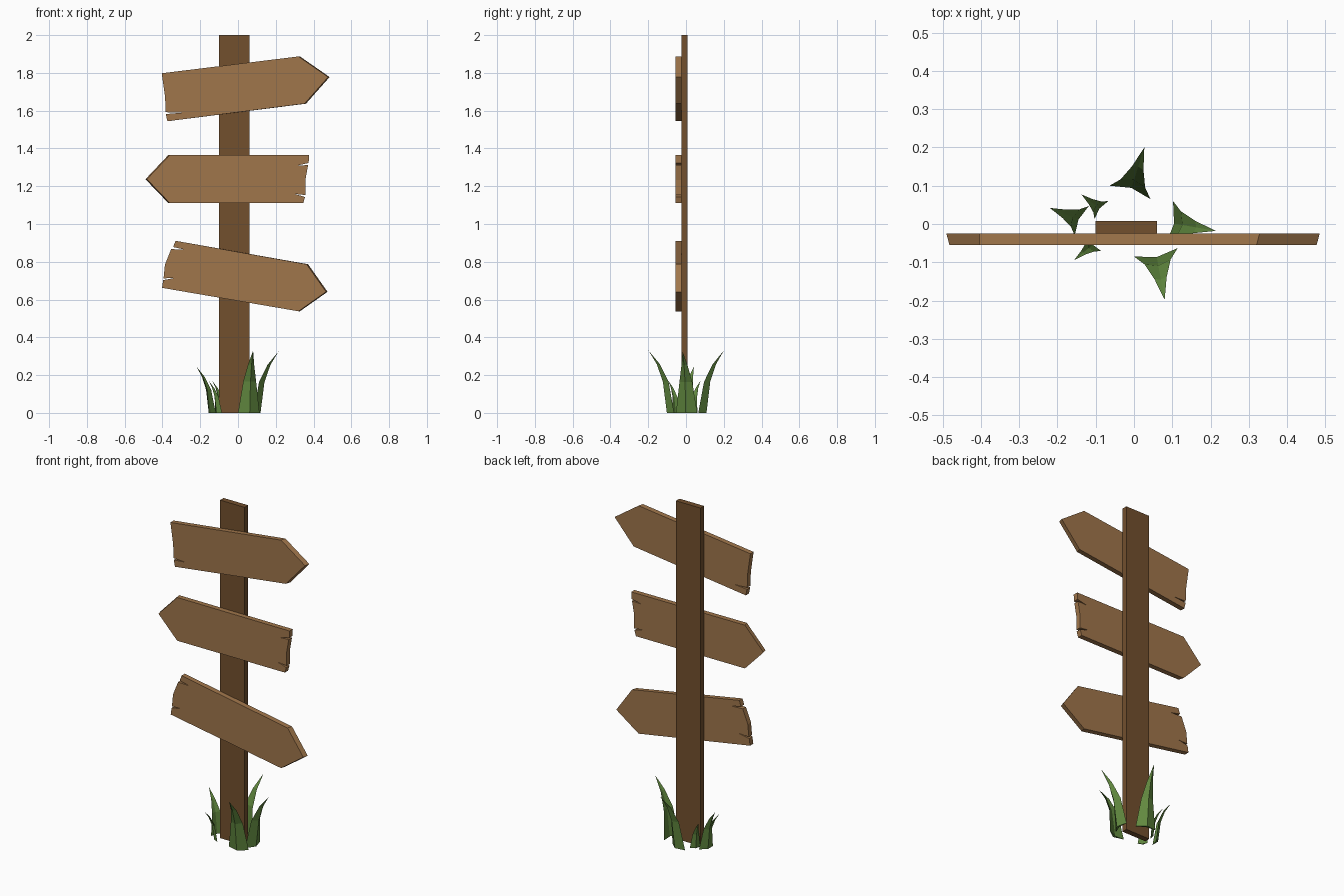
import bpy, bmesh
from mathutils import Vector

if "Cube" in bpy.data.objects:
    bpy.data.objects.remove(bpy.data.objects["Cube"])


def material(name, rgb):
    m = bpy.data.materials.new(name)
    m.diffuse_color = (*rgb, 1)
    m.use_nodes = True
    m.node_tree.nodes["Principled BSDF"].inputs["Base Color"].default_value = m.diffuse_color
    return m


POST = material("dark_wood", (0.17, 0.08, 0.027))
BOARD = material("light_wood", (0.35, 0.18, 0.07))
GRASS = material("grass_green", (0.12, 0.25, 0.05))


def finish(name, bm, mat):
    bmesh.ops.recalc_face_normals(bm, faces=bm.faces)
    me = bpy.data.meshes.new(name)
    bm.to_mesh(me)
    bm.free()
    me.materials.append(mat)
    ob = bpy.data.objects.new(name, me)
    bpy.context.collection.objects.link(ob)


def loft(name, rings, mat, tip=None):
    """Skin between equal rings; close with caps, or a point at the end."""
    bm = bmesh.new()
    vs = [[bm.verts.new(p) for p in r] for r in rings]
    n = len(vs[0])
    for a, b in zip(vs, vs[1:]):
        for i in range(n):
            j = (i + 1) % n
            bm.faces.new((a[i], a[j], b[j], b[i]))
    bm.faces.new(vs[0][::-1])
    if tip is None:
        bm.faces.new(vs[-1])
    else:
        t = bm.verts.new(tip)
        for i in range(n):
            bm.faces.new((vs[-1][i], vs[-1][(i + 1) % n], t))
    finish(name, bm, mat)


# Post: flat upright plank
rect = [(-0.10, -0.025), (0.06, -0.025), (0.06, 0.008), (-0.10, 0.008)]
loft("post", [[(x, y, z) for x, y in rect] for z in (0, 2)], POST)

# Arrow boards: first three points are the arrow head, rest the cracked end
boards = {
    "top_board": (1, [
        (0.32, 1.887), (0.477, 1.778), (0.352, 1.637),
        (-0.374, 1.544), (-0.382, 1.582), (-0.30, 1.589), (-0.383, 1.592),
        (-0.386, 1.674), (-0.404, 1.798)]),
    "middle_board": (-1, [
        (-0.36, 1.11), (-0.482, 1.237), (-0.36, 1.366),
        (0.376, 1.364), (0.374, 1.323), (0.31, 1.309), (0.371, 1.312),
        (0.357, 1.234), (0.357, 1.153), (0.296, 1.16), (0.355, 1.143),
        (0.345, 1.11)]),
    "bottom_board": (1, [
        (0.363, 0.787), (0.466, 0.641), (0.32, 0.538),
        (-0.402, 0.662), (-0.396, 0.703), (-0.331, 0.715), (-0.394, 0.712),
        (-0.387, 0.784), (-0.354, 0.867), (-0.28, 0.864), (-0.343, 0.878),
        (-0.331, 0.911)]),
}
for name, (side, pts) in boards.items():
    front = [(x, -0.055, z) for x, z in pts]
    # the head is cut at a slight slant, so the back is a little longer
    back = [(x + (0.008 * side if i < 3 else 0), -0.025, z)
            for i, (x, z) in enumerate(pts)]
    loft(name, [front, back], BOARD)


# Grass blades: two base corners, tip, height
def blade(name, a, b, tip, h):
    a, b, tip = Vector((*a, 0)), Vector((*b, 0)), Vector((*tip, 0))
    mid, half = (a + b) / 2, (b - a) / 2
    out = tip - mid
    rings = []
    # height, width, lean, ridge and inner fold as fractions
    for z, w, lean, ridge, fold in ((0, 1, 0, 0.22, 0.10),
                                    (0.5, 0.6, 0.2, 0.19, 0.08),
                                    (0.78, 0.28, 0.54, 0.11, 0.03)):
        c = mid + out * lean + Vector((0, 0, h * z))
        rings.append([c - half * w, c + out * ridge, c + half * w, c + out * fold])
    loft(name, rings, GRASS, tip + Vector((0, 0, h)))


blades = [
    ((0.0, -0.085), (0.114, -0.063), (0.08, -0.198), 0.33),
    ((-0.064, 0.10), (0.043, 0.065), (0.027, 0.20), 0.33),
    ((0.102, 0.06), (0.083, -0.053), (0.214, -0.018), 0.325),
    ((-0.118, 0.047), (-0.155, -0.03), (-0.22, 0.042), 0.245),
    ((-0.067, 0.06), (-0.103, 0.013), (-0.137, 0.077), 0.17),
    ((-0.085, -0.071), (-0.12, -0.028), (-0.156, -0.094), 0.17),
]
for i, args in enumerate(blades, 1):
    blade(f"grass_blade_{i}", *args)
